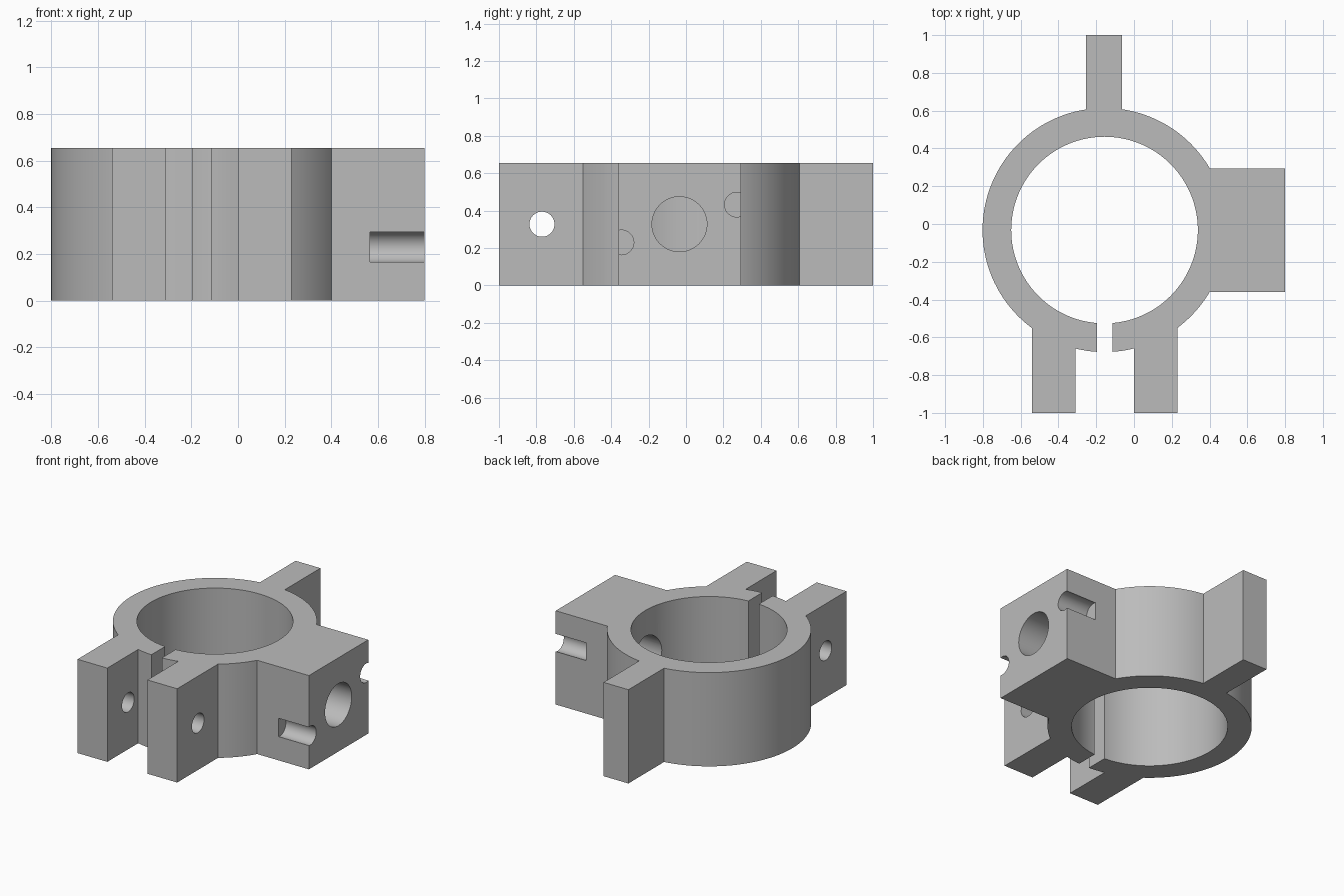
import bpy
import math

if "Cube" in bpy.data.objects:
    bpy.data.objects.remove(bpy.data.objects["Cube"], do_unlink=True)

HEIGHT = 0.655
CX, CY = -0.156, -0.032      # ring axis
MID = HEIGHT / 2

grey = bpy.data.materials.new("plain_grey")
grey.use_nodes = True
colour = (0.5, 0.5, 0.5, 1)
grey.diffuse_color = colour
grey.node_tree.nodes["Principled BSDF"].inputs["Base Color"].default_value = colour


def finish(name):
    obj = bpy.context.object
    obj.name = name
    obj.data.materials.append(grey)
    return obj


def box(name, x0, x1, y0, y1, z0=0, z1=HEIGHT):
    bpy.ops.mesh.primitive_cube_add(
        size=1, location=((x0 + x1) / 2, (y0 + y1) / 2, (z0 + z1) / 2))
    obj = finish(name)
    obj.scale = (x1 - x0, y1 - y0, z1 - z0)
    bpy.ops.object.transform_apply(location=True, rotation=True, scale=True)
    return obj


def upright(name, radius, z0, z1):
    bpy.ops.mesh.primitive_cylinder_add(
        vertices=128, radius=radius, depth=z1 - z0, location=(CX, CY, (z0 + z1) / 2))
    bpy.ops.object.transform_apply(location=True, rotation=True, scale=True)
    return finish(name)


def drill(name, radius, x0, x1, y, z):
    """Horizontal cylinder running along x."""
    bpy.ops.mesh.primitive_cylinder_add(
        vertices=48, radius=radius, depth=x1 - x0,
        location=((x0 + x1) / 2, y, z), rotation=(0, math.pi / 2, 0))
    bpy.ops.object.transform_apply(location=True, rotation=True, scale=True)
    return finish(name)


def combine(target, tool, operation):
    mod = target.modifiers.new(tool.name, 'BOOLEAN')
    mod.operation = operation
    mod.solver = 'EXACT'
    mod.object = tool
    bpy.ops.object.select_all(action='DESELECT')
    target.select_set(True)
    bpy.context.view_layer.objects.active = target
    bpy.ops.object.modifier_apply(modifier=mod.name)
    bpy.data.objects.remove(tool, do_unlink=True)


# Solid body: ring blank, side block, back tab and two front ears
clamp = upright("clamp_ring", 0.646, 0, HEIGHT)
solids = [
    box("side_block", 0.1, 0.8, -0.36, 0.295),
    box("back_tab", -0.255, -0.063, 0.4, 1),
    box("right_ear", -0.54, -0.31, -1, -0.42),
    box("left_ear", 0, 0.23, -1, -0.42),
]
for part in solids:
    combine(clamp, part, 'UNION')

# Cuts: bore, clamping slot, bolt hole, cable hole and two edge grooves
cuts = [
    upright("bore", 0.494, -0.1, HEIGHT + 0.1),
    box("slot", -0.196, -0.115, -0.8, -0.3, -0.1, HEIGHT + 0.1),
    drill("bolt_hole", 0.067, -0.7, 0.4, -0.77, MID),
    drill("block_hole", 0.147, 0, 0.9, -0.035, MID),
    drill("front_groove", 0.066, 0.565, 0.9, -0.345, 0.23),
    drill("back_groove", 0.066, 0.565, 0.9, 0.272, 0.432),
]
for part in cuts:
    combine(clamp, part, 'DIFFERENCE')

# Smooth round walls, crisp edges
bpy.ops.object.select_all(action='DESELECT')
clamp.select_set(True)
bpy.context.view_layer.objects.active = clamp
bpy.ops.object.shade_smooth_by_angle(angle=math.radians(25))
